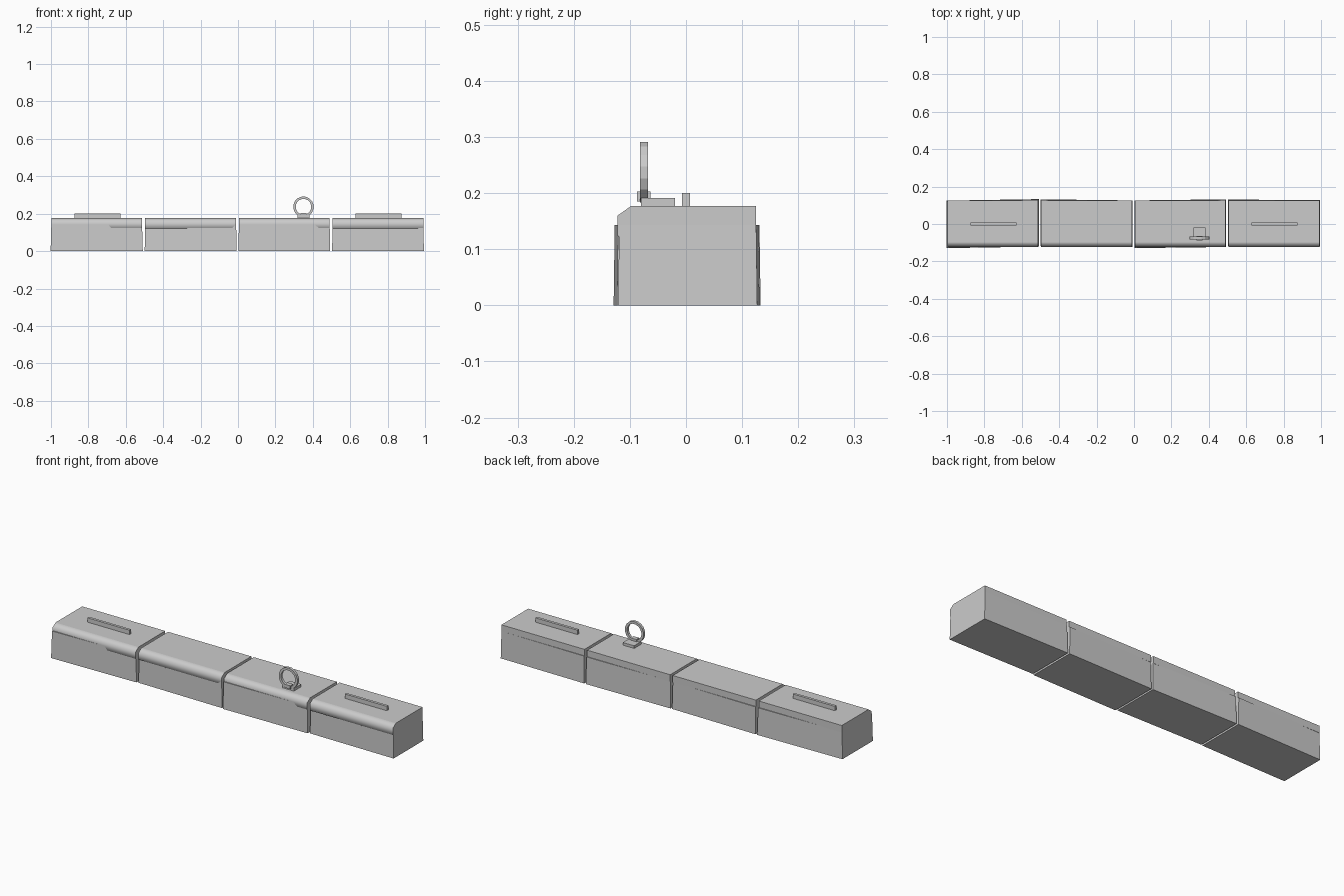
import bpy, bmesh, math
from mathutils import Matrix, Vector

if "Cube" in bpy.data.objects:
    bpy.data.objects.remove(bpy.data.objects["Cube"])


def mesh_object(name, bm):
    bmesh.ops.recalc_face_normals(bm, faces=bm.faces[:])
    me = bpy.data.meshes.new(name)
    bm.to_mesh(me)
    bm.free()
    ob = bpy.data.objects.new(name, me)
    bpy.context.collection.objects.link(ob)
    return ob


def box(name, x0, x1, y0, y1, z0, z1, skew=None):
    """Box between limits; skew(corner) may nudge each corner."""
    bm = bmesh.new()
    bmesh.ops.create_cube(bm, size=1)
    for v in bm.verts:
        s = v.co.copy() * 2
        v.co = Vector((x1 if s.x > 0 else x0, y1 if s.y > 0 else y0, z1 if s.z > 0 else z0))
        if skew:
            v.co += skew(s)
    return mesh_object(name, bm)


def smooth(ob, angle):
    bpy.ops.object.select_all(action='DESELECT')
    bpy.context.view_layer.objects.active = ob
    ob.select_set(True)
    bpy.ops.object.shade_smooth_by_angle(angle=math.radians(angle))


# rounded nosing section (y, z)
NOSE = [(-0.098, 0.177), (-0.122, 0.160), (-0.122, 0.124), (-0.098, 0.110),
        (-0.066, 0.117), (-0.055, 0.141), (-0.066, 0.167)]

# per stone: left/right limits at top, bottom spread, front shift, twist
STONES = [(-0.998, -0.513, 0.004, -0.123, 0.004), (-0.496, -0.010, 0.003, -0.119, -0.003),
          (0.005, 0.490, 0.003, -0.124, 0.003), (0.506, 0.991, 0.003, -0.117, -0.002)]

for i, (xa, xb, spread, front, twist) in enumerate(STONES, 1):
    # slightly irregular base stone, flaring toward the ground
    def skew(s):
        return Vector((s.x * spread if s.z < 0 else 0,
                       s.x * twist + (s.y * 0.002 if s.z < 0 else 0), 0))
    box(f"base_stone_{i}", xa, xb, front, 0.127, 0, 0.143, skew)
    # flat cap slab
    box(f"cap_slab_{i}", xa, xb, -0.098, 0.125, 0.14, 0.177)
    # rounded front nosing
    bm = bmesh.new()
    ends = [[bm.verts.new((x, y, z)) for y, z in NOSE] for x in (xa, xb)]
    n = len(NOSE)
    for e in ends:
        bm.faces.new(e)
    for k in range(n):
        bm.faces.new((ends[0][k], ends[0][(k + 1) % n], ends[1][(k + 1) % n], ends[1][k]))
    smooth(mesh_object(f"nosing_{i}", bm), 65)

# raised strips on the two outer stones
for side, x in (("left", -0.752), ("right", 0.752)):
    box(f"top_strip_{side}", x - 0.123, x + 0.123, -0.007, 0.007, 0.17, 0.20)

# mooring plate and lug
box("ring_plate", 0.317, 0.383, -0.08, -0.02, 0.17, 0.191)
box("ring_lug", 0.334, 0.366, -0.087, -0.063, 0.185, 0.203)

# upright mooring ring with square section
bm = bmesh.new()
SEG = 16
section = [(0.055, -0.007), (0.055, 0.007), (0.042, 0.007), (0.042, -0.007)]
loops = []
for k in range(SEG):
    a = 2 * math.pi * (k + 0.5) / SEG
    loops.append([bm.verts.new((0.35 + r * math.cos(a), -0.075 + d, 0.237 + r * math.sin(a)))
                  for r, d in section])
for k in range(SEG):
    p, q = loops[k], loops[(k + 1) % SEG]
    for j in range(4):
        bm.faces.new((p[j], p[(j + 1) % 4], q[(j + 1) % 4], q[j]))
mesh_object("mooring_ring", bm)
